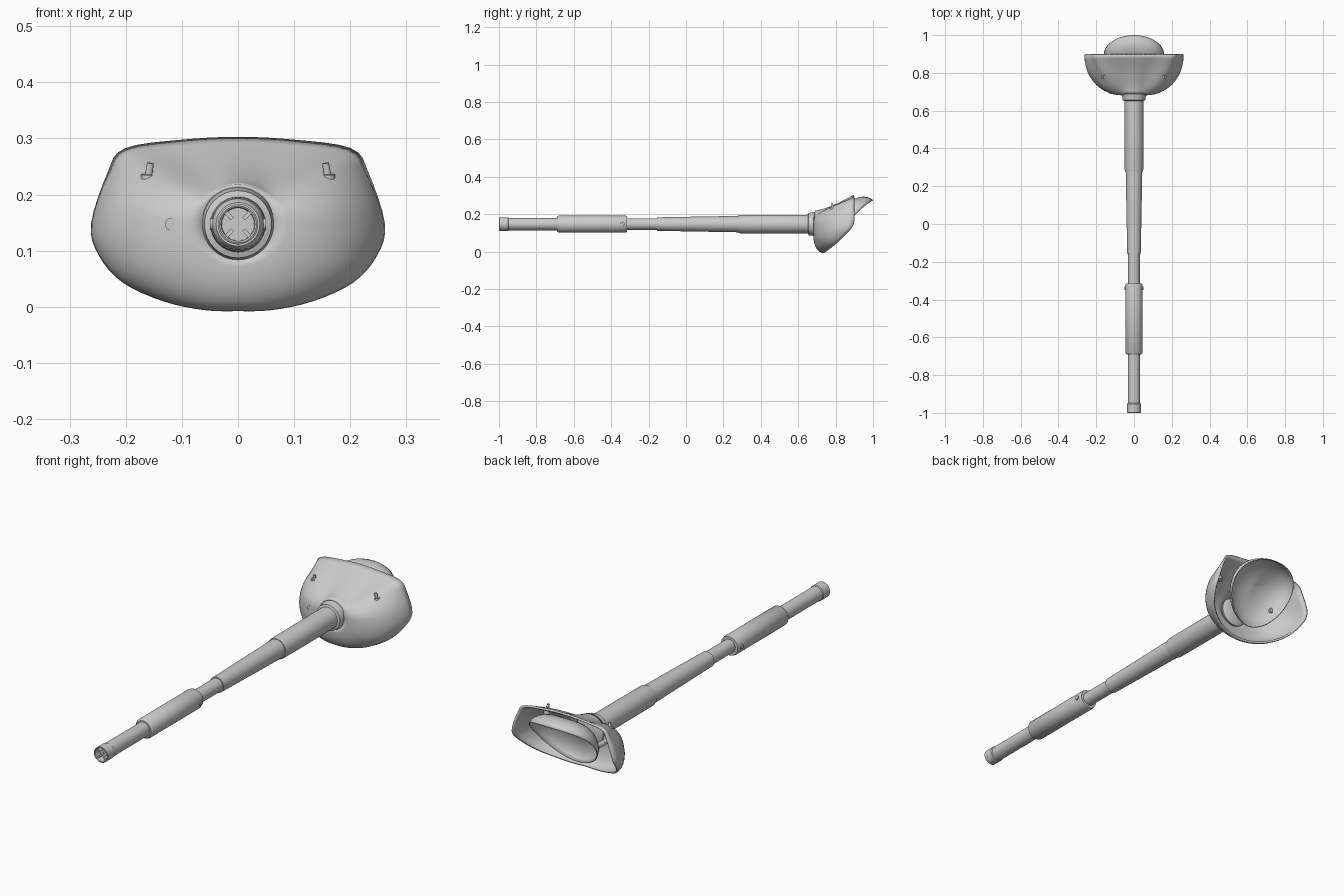
import bpy, bmesh, math
from mathutils import Vector, Matrix

if "Cube" in bpy.data.objects:
    bpy.data.objects.remove(bpy.data.objects["Cube"])

ZC = 0.147  # height of the shaft axis
grey = bpy.data.materials.new("light_grey")
grey.diffuse_color = (0.6, 0.6, 0.6, 1)
grey.use_nodes = True
grey.node_tree.nodes["Principled BSDF"].inputs["Base Color"].default_value = grey.diffuse_color


def finish(name, bm, angle=35, thickness=0, offset=-1):
    bmesh.ops.remove_doubles(bm, verts=bm.verts, dist=1e-5)
    bmesh.ops.recalc_face_normals(bm, faces=bm.faces)
    me = bpy.data.meshes.new(name)
    bm.to_mesh(me)
    bm.free()
    me.materials.append(grey)
    ob = bpy.data.objects.new(name, me)
    bpy.context.collection.objects.link(ob)
    if thickness:
        mod = ob.modifiers.new("wall", 'SOLIDIFY')
        mod.thickness = thickness
        mod.offset = offset
    bpy.ops.object.select_all(action='DESELECT')
    ob.select_set(True)
    bpy.context.view_layer.objects.active = ob
    bpy.ops.object.shade_smooth_by_angle(angle=math.radians(angle))
    return ob


def loft(rings, closed=True):
    """Skin a list of equal-length rings of points."""
    bm = bmesh.new()
    vs = [[bm.verts.new(p) for p in r] for r in rings]
    n = len(rings[0])
    for a, b in zip(vs, vs[1:]):
        for i in range(n):
            j = (i + 1) % n
            bm.faces.new((a[i], a[j], b[j], b[i]))
    return bm


def lathe(name, profile, seg=32):
    """Turn (y, radius) points about the shaft axis."""
    rings = [[(r * math.cos(2 * math.pi * i / seg), y,
               ZC + r * math.sin(2 * math.pi * i / seg)) for i in range(seg)]
             for y, r in profile]
    return finish(name, loft(rings))


def rod(bm, a, b, r1, r2, seg=12):
    a, b = Vector(a), Vector(b)
    rot = (b - a).to_track_quat('Z', 'Y').to_matrix().to_4x4()
    bmesh.ops.create_cone(bm, cap_ends=True, segments=seg, radius1=r1, radius2=r2,
                          depth=(b - a).length,
                          matrix=Matrix.Translation((a + b) / 2) @ rot)


# Stepped shaft, one piece per section
lathe("end_tube", [(-0.965, 0), (-0.965, 0.029), (-0.998, 0.030), (-1.0, 0.033),
                   (-0.998, 0.036), (-0.952, 0.036), (-0.948, 0.033),
                   (-0.68, 0.033), (-0.68, 0)])
lathe("hand_grip", [(-0.69, 0), (-0.69, 0.039), (-0.68, 0.046), (-0.325, 0.046),
                    (-0.315, 0.043), (-0.315, 0)])
lathe("middle_tube", [(-0.33, 0), (-0.33, 0.031), (-0.14, 0.031), (-0.14, 0)])
lathe("tapered_tube", [(-0.155, 0), (-0.155, 0.036), (0.29, 0.044), (0.29, 0)])
lathe("upper_tube", [(0.28, 0), (0.28, 0.047), (0.29, 0.049), (0.66, 0.050), (0.66, 0)])
lathe("neck_collar", [(0.652, 0.049), (0.656, 0.060), (0.675, 0.062), (0.70, 0.068),
                      (0.71, 0.05), (0.71, 0)])

# Diagonal fins inside the open end of the shaft
bm = bmesh.new()
for k in range(4):
    a = math.pi / 4 + k * math.pi / 2
    m = (Matrix.Translation((0, -0.978, ZC)) @ Matrix.Rotation(a, 4, 'Y')
         @ Matrix.Translation((0.022, 0, 0)) @ Matrix.Diagonal((0.016, 0.032, 0.007, 1)))
    bmesh.ops.create_cube(bm, size=1, matrix=m)
finish("end_fins", bm)

# Side buttons on the grip
bm = bmesh.new()
for s in (-1, 1):
    rod(bm, (s * 0.03, -0.34, ZC), (s * 0.05, -0.34, ZC), 0.012, 0.010)
finish("grip_buttons", bm)

# Hood: half rim outline (x, y, z), mirrored and rounded
half = [(0, 0.90, 0.295), (0.10, 0.90, 0.290), (0.198, 0.90, 0.275),
        (0.224, 0.90, 0.237), (0.253, 0.897, 0.147), (0.24, 0.855, 0.095),
        (0.20, 0.805, 0.050), (0.13, 0.763, 0.018), (0.06, 0.742, 0.003),
        (0, 0.735, 0.001)]
ctrl = [Vector(p) for p in half]
ctrl += [Vector((-p.x, p.y, p.z)) for p in reversed(ctrl[1:-1])]
rim = []
N = len(ctrl)
for i in range(N):
    p0, p1, p2, p3 = (ctrl[(i + k) % N] for k in (-1, 0, 1, 2))
    for k in range(4):
        t = k / 4
        rim.append(0.5 * (2 * p1 + (p2 - p0) * t + (2 * p0 - 5 * p1 + 4 * p2 - p3) * t * t
                          + (3 * p1 - p0 - 3 * p2 + p3) * t ** 3))
rings = []
STEPS = 12
for k in range(STEPS + 1):
    s = k / STEPS
    ring = []
    for p in rim:
        d = Vector((p.x, 0, p.z - ZC))
        R = d.length
        d.normalize()
        u = min(1, max(0, (d.z - 0.1) / 0.8))
        w = u * u * (3 - 2 * u)          # flat roof above, round belly below
        f = w * s ** 1.4 + (1 - w) * math.sin(s * math.pi / 2)
        g = w * s + (1 - w) * (1 - math.cos(s * math.pi / 2))
        r = 0.063 + (R - 0.063) * f
        ring.append((d.x * r, 0.69 + (p.y - 0.69) * g, ZC + d.z * r))
    rings.append(ring)
finish("hood", loft(rings), 40, 0.009)

# Tilted round cup inside the hood
SEG = 40
rings = []
for k in range(10):
    t = k / 9 * math.pi / 2 * 0.999
    ring = []
    for i in range(SEG):
        a = 2 * math.pi * i / SEG
        c, s = math.cos(a), math.sin(a)
        ring.append((0.16 * c * math.cos(t),
                     0.895 + 0.105 * s * math.cos(t) - 0.07 * math.sin(t),
                     0.155 + (0.12 * s + 0.03 * c * c) * math.cos(t) + 0.07 * math.sin(t)))
    rings.append(ring)
bm = loft(rings)
bm.verts.ensure_lookup_table()
bm.faces.new(bm.verts[-SEG:])
finish("inner_cup", bm, 40, 0.004)

# Hook pegs on the roof of the hood
bm = bmesh.new()
for s in (-1, 1):
    x = s * 0.16
    rod(bm, (x, 0.785, 0.215), (x, 0.783, 0.236), 0.014, 0.013)
    rod(bm, (x, 0.783, 0.23), (x + s * 0.004 * -1, 0.78, 0.256), 0.007, 0.006)
finish("roof_pegs", bm)

# Small pipe stub through the hood wall
bm = bmesh.new()
rod(bm, (-0.118, 0.688, 0.147), (-0.118, 0.82, 0.147), 0.012, 0.012, 16)
finish("pipe_stub", bm)
